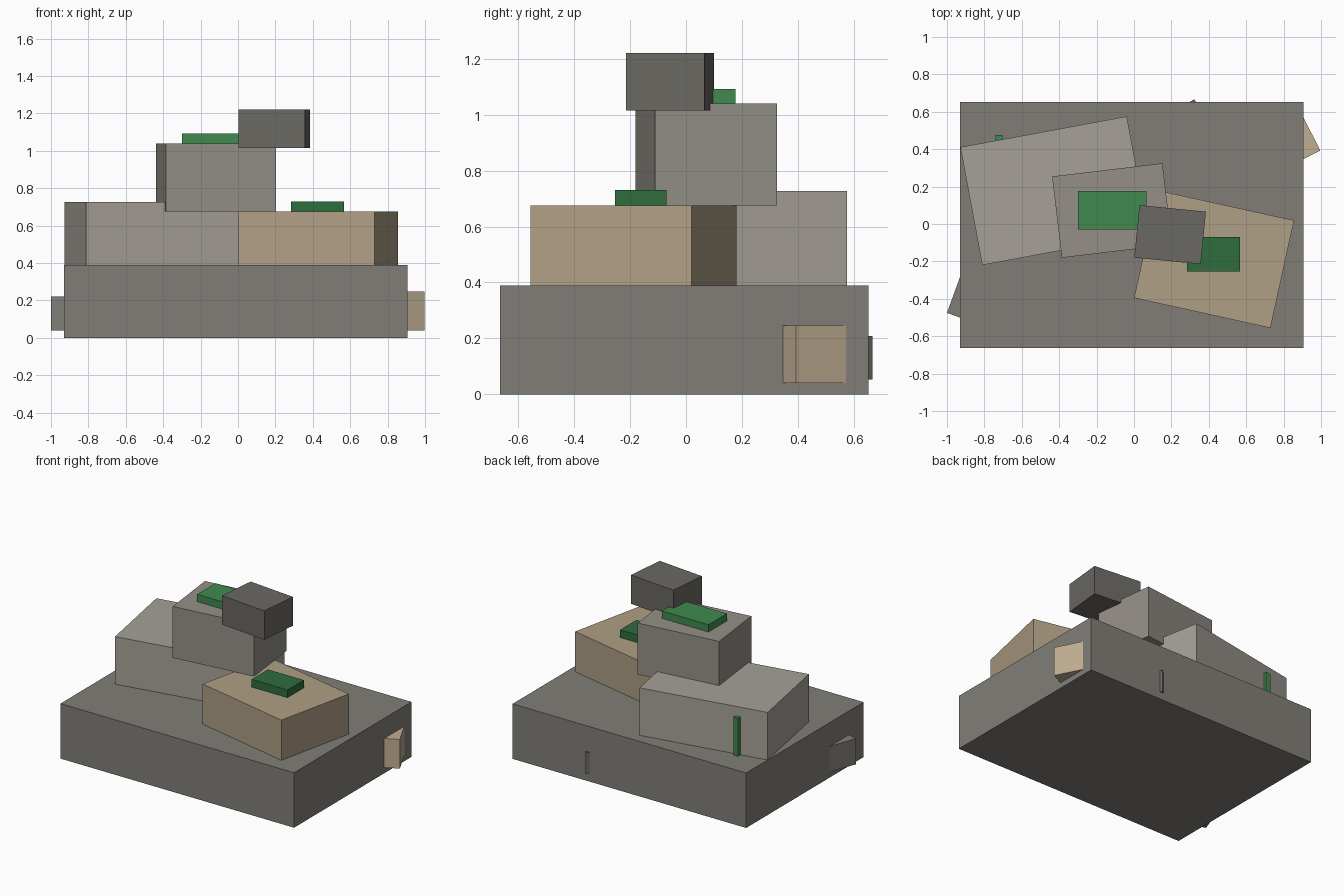
import bpy
from math import radians
from mathutils import Matrix, Vector

if "Cube" in bpy.data.objects:
    bpy.data.objects.remove(bpy.data.objects["Cube"])


def make_material(name, rgb):
    mat = bpy.data.materials.new(name)
    mat.diffuse_color = [(c / 255) ** 2.2 for c in rgb] + [1]
    mat.use_nodes = True
    mat.node_tree.nodes["Principled BSDF"].inputs["Base Color"].default_value = mat.diffuse_color
    return mat


MATS = {name: make_material(name, rgb) for name, rgb in {
    "base_grey": (128, 125, 119), "light_grey": (164, 159, 151),
    "mid_grey": (147, 142, 134), "dark_grey": (106, 104, 99),
    "sandstone": (174, 158, 132), "pale_sandstone": (190, 172, 145),
    "moss": (66, 136, 80), "dark_moss": (50, 108, 64)}.items()}


def block(name, at, size, z, mat, angle=0, corner=(0, 0)):
    """Box turned about z; 'at' is its centre, or the given signed corner."""
    rot = Matrix.Rotation(radians(angle), 3, 'Z')
    offset = rot @ Vector((corner[0] * size[0] / 2, corner[1] * size[1] / 2, 0))
    loc = Vector((at[0], at[1], (z[0] + z[1]) / 2)) - offset
    bpy.ops.mesh.primitive_cube_add(size=1, location=loc, rotation=(0, 0, radians(angle)))
    obj = bpy.context.object
    obj.name = name
    obj.scale = (size[0], size[1], z[1] - z[0])
    bpy.ops.object.transform_apply(location=False, rotation=False, scale=True)
    obj.data.materials.append(MATS[mat])
    return obj


# Stacked boulders
block("base_slab", (-0.012, -0.006), (1.834, 1.316), (0, 0.39), "base_grey")
block("left_boulder", (-0.425, 0.178), (0.905, 0.641), (0.34, 0.727), "light_grey", 10.5)
block("right_boulder", (0.428, -0.188), (0.747, 0.589), (0.34, 0.675), "sandstone", -12.4)
block("upper_boulder", (-0.117, 0.072), (0.594, 0.438), (0.675, 1.04), "mid_grey", 6.8)
block("top_boulder", (0.193, -0.057), (0.357, 0.282), (1.015, 1.22), "dark_grey", -5.6)

# Moss patches
block("upper_moss", (-0.117, 0.073), (0.365, 0.207), (1.03, 1.092), "moss")
block("right_moss", (0.425, -0.162), (0.282, 0.183), (0.665, 0.73), "dark_moss")
block("back_moss", (-0.722, 0.445), (0.036, 0.06), (0.38, 0.66), "moss")

# Small stones poking out of the slab, placed by their outermost corner
block("right_stone", (0.996, 0.393), (0.22, 0.24), (0.04, 0.247), "pale_sandstone", 27, (1, -1))
block("left_stone", (-1.0, -0.475), (0.22, 0.24), (0.04, 0.222), "base_grey", -20, (-1, -1))
block("back_stone", (0.322, 0.667), (0.2, 0.18), (0.053, 0.208), "dark_grey", 32, (1, 1))
